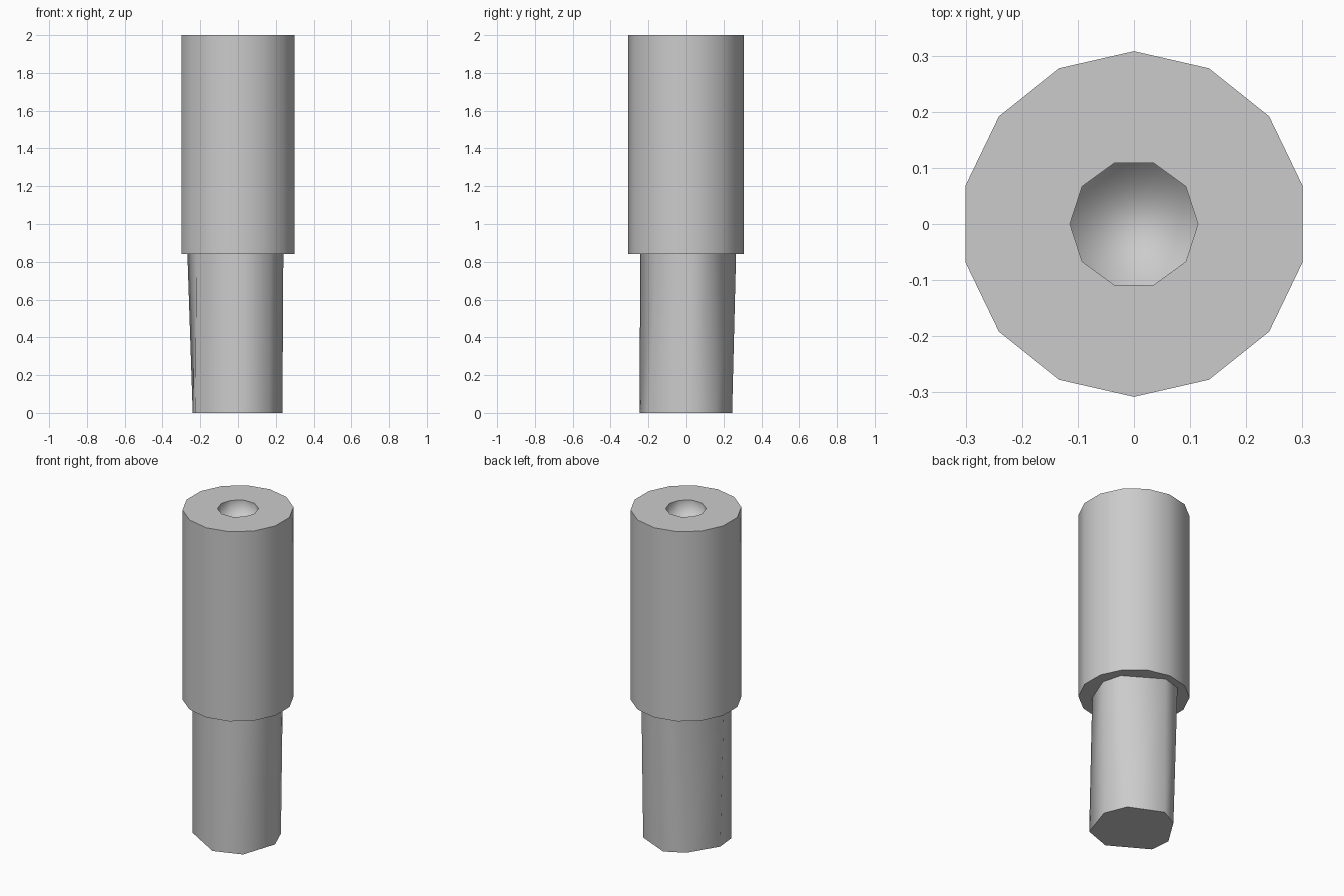
import bpy, bmesh
from math import sin, cos, pi, radians

if "Cube" in bpy.data.objects:
    bpy.data.objects.remove(bpy.data.objects["Cube"])


def ngon(n, r, start):
    return [(r * cos(start + 2 * pi * i / n), r * sin(start + 2 * pi * i / n)) for i in range(n)]


def ring(bm, pts, z):
    return [bm.verts.new((x, y, z)) for x, y in pts]


def walls(bm, a, b):
    n = len(a)
    for i in range(n):
        j = (i + 1) % n
        bm.faces.new((a[i], a[j], b[j], b[i]))


def loop_edges(bm, loop):
    return [bm.edges.get((loop[i - 1], loop[i])) for i in range(len(loop))]


def finish(bm, name, sharp_loops):
    # smooth sides, with sharp edges only around the chosen rims
    bmesh.ops.recalc_face_normals(bm, faces=bm.faces[:])
    for f in bm.faces:
        f.smooth = True
    for loop in sharp_loops:
        for e in loop_edges(bm, loop):
            e.smooth = False
    me = bpy.data.meshes.new(name)
    bm.to_mesh(me)
    bm.free()
    ob = bpy.data.objects.new(name, me)
    bpy.context.collection.objects.link(ob)
    return ob


# Upper sleeve: 14-sided cylinder with a shallow 10-sided socket in its top
bm = bmesh.new()
outer = ngon(14, 0.308, radians(90))
socket = ngon(10, 0.114, 0)
low = ring(bm, outer, 0.84)
high = ring(bm, outer, 2.0)
rim = ring(bm, socket, 2.0)
floor = ring(bm, socket, 1.92)
walls(bm, low, high)
walls(bm, floor, rim)
bm.faces.new(low)
bm.faces.new(floor)
bmesh.ops.triangle_fill(bm, use_beauty=True, use_dissolve=False,
                        edges=loop_edges(bm, high) + loop_edges(bm, rim))
finish(bm, "upper_sleeve", [low, high, rim])

# Lower grip: irregular eight-sided shaft, widening towards the top
bm = bmesh.new()
foot = [(0.166, -0.188), (0.235, 0.022), (0.18, 0.158), (-0.016, 0.245),
        (-0.13, 0.185), (-0.24, 0.01), (-0.227, -0.115), (0.0, -0.247)]
neck = [(0.172, -0.155), (0.24, 0.02), (0.208, 0.135), (-0.006, 0.266),
        (-0.12, 0.232), (-0.268, 0.015), (-0.22, -0.125), (0.0, -0.243)]
base = ring(bm, foot, 0.0)
top = ring(bm, neck, 0.84)
walls(bm, base, top)
bm.faces.new(base)
finish(bm, "lower_shaft", [base])
